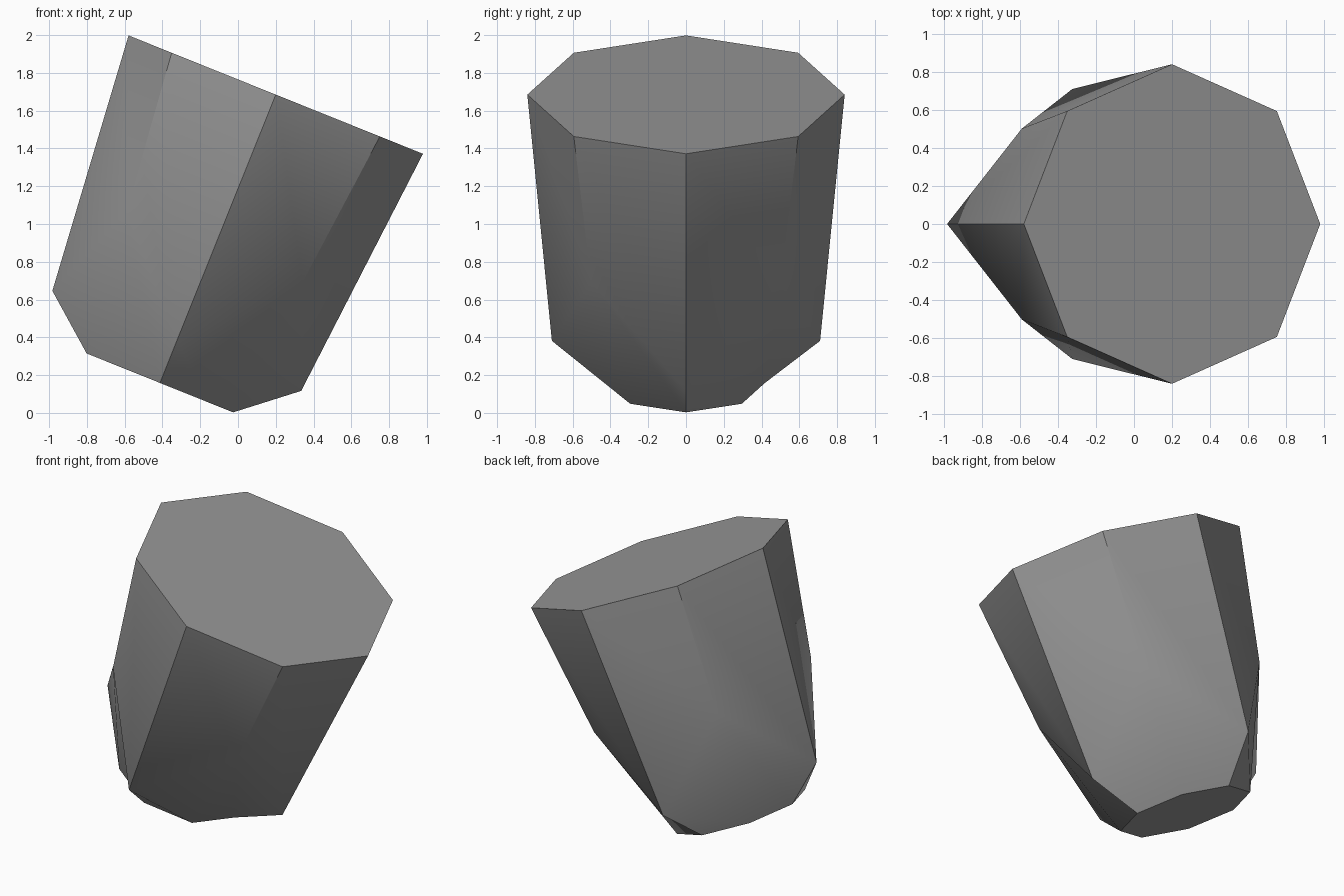
import bpy, bmesh
from math import radians, cos, sin, pi
from mathutils import Matrix, Vector

cube = bpy.data.objects.get("Cube")
if cube:
    bpy.data.objects.remove(cube, do_unlink=True)

SIDES = 8
TILT = radians(21.9)
TOP_CENTRE = Vector((0.2, 0, 1.685))

# Single grey colour
grey = bpy.data.materials.new("stone_grey")
grey.use_nodes = True
colour = (0.31, 0.31, 0.31, 1)
grey.diffuse_color = colour
grey.node_tree.nodes["Principled BSDF"].inputs["Base Color"].default_value = colour

bm = bmesh.new()


def ring(radius, main_depth, corner_depth):
    """Octagon of vertices; every second corner may sit at another depth."""
    verts = []
    for i in range(SIDES):
        a = 2 * pi * i / SIDES
        depth = corner_depth if i % 2 else main_depth
        verts.append(bm.verts.new((radius * cos(a), radius * sin(a), -depth)))
    return verts


# Rim, zigzag waist and narrow foot
top = ring(0.84, 0, 0)
waist = ring(0.71, 1.405, 0.868)
foot = ring(0.418, 1.645, 1.645)

# Caps and side panels
bm.faces.new(top)
bm.faces.new(foot[::-1])
for upper, lower in ((top, waist), (waist, foot)):
    for i in range(SIDES):
        j = (i + 1) % SIDES
        bm.faces.new((upper[i], lower[i], lower[j], upper[j]))

# Smooth panels with hard rims, main ridges and upper corner creases
for face in bm.faces:
    face.smooth = True
for i in range(SIDES):
    j = (i + 1) % SIDES
    pairs = [(top[i], top[j]), (foot[i], foot[j]), (top[i], waist[i])]
    if i % 2 == 0:
        pairs.append((waist[i], foot[i]))
    for pair in pairs:
        bm.edges.get(pair).smooth = False

# Lean the whole block to one side
bm.transform(Matrix.Translation(TOP_CENTRE) @ Matrix.Rotation(TILT, 4, 'Y'))
bm.normal_update()

mesh = bpy.data.meshes.new("leaning_block")
bm.to_mesh(mesh)
bm.free()
mesh.materials.append(grey)
block = bpy.data.objects.new("leaning_block", mesh)
bpy.context.collection.objects.link(block)
